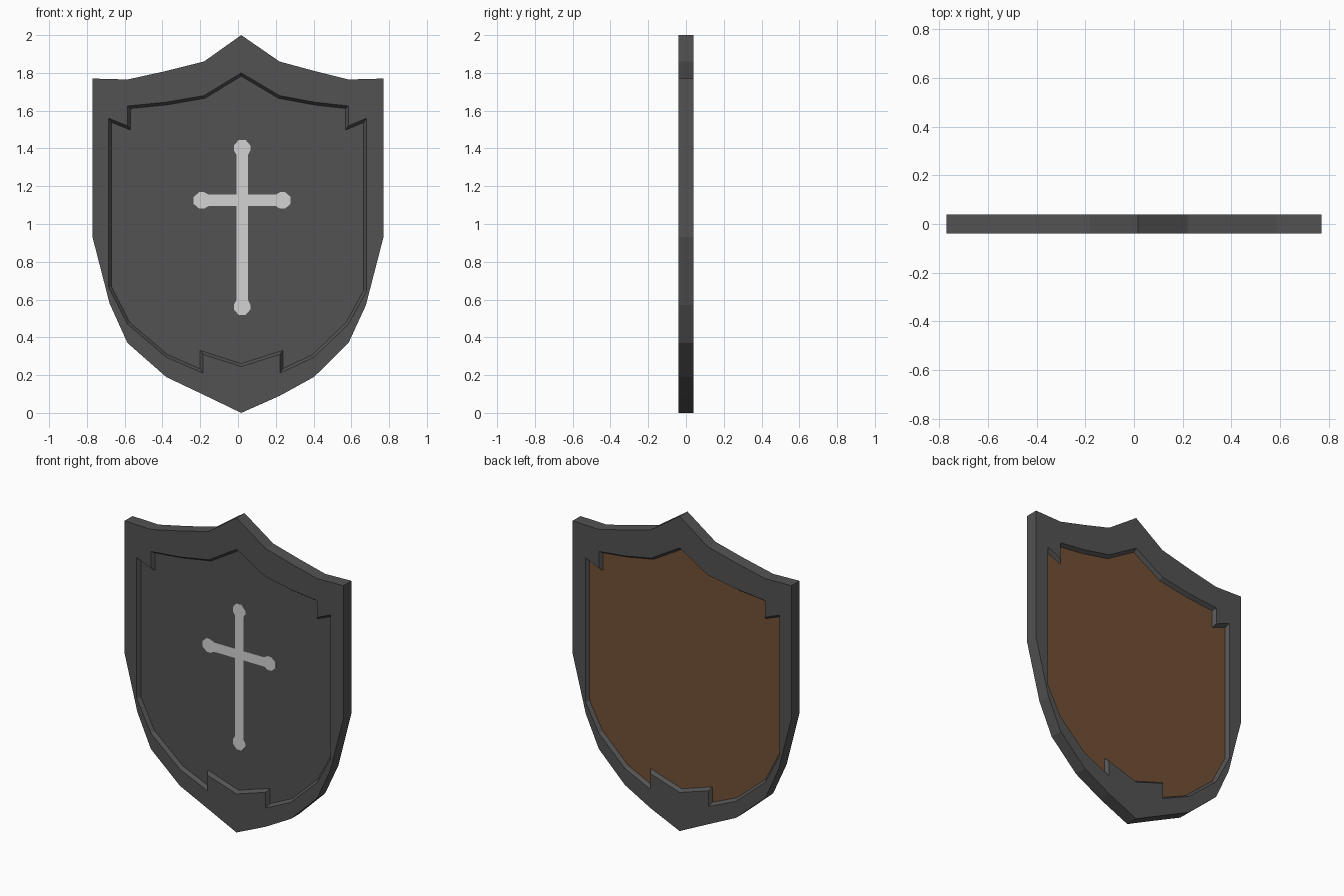
import bpy, bmesh
from mathutils import Vector

if "Cube" in bpy.data.objects:
    bpy.data.objects.remove(bpy.data.objects["Cube"])


def material(name, rgb):
    m = bpy.data.materials.new(name)
    m.diffuse_color = (*rgb, 1)
    m.use_nodes = True
    m.node_tree.nodes["Principled BSDF"].inputs["Base Color"].default_value = m.diffuse_color
    return m


GREY = material("dark grey metal", (0.085, 0.085, 0.085))
BROWN = material("brown leather", (0.17, 0.08, 0.037))
WHITE = material("pale grey paint", (0.65, 0.65, 0.65))

HALF = 0.04      # half thickness of the rim
FLOOR = 0.018    # half thickness of the recessed panel

# Outer silhouette (x, z), clockwise seen from the front
OUTER = [(-.77, 1.77), (-.585, 1.765), (-.38, 1.81), (-.18, 1.86), (.017, 2),
         (.22, 1.86), (.405, 1.81), (.585, 1.765), (.77, 1.77), (.77, .93),
         (.677, .57), (.585, .37), (.402, .19), (.22, .09), (.017, 0),
         (-.18, .095), (-.38, .19), (-.585, .37), (-.68, .58), (-.77, .93)]

# Inner edge of the rim, with its notches
INNER = [(-.685, 1.56), (-.585, 1.52), (-.585, 1.625), (-.38, 1.645),
         (-.18, 1.68), (.017, 1.8), (.22, 1.68), (.405, 1.645),
         (.585, 1.625), (.585, 1.52), (.68, 1.56), (.68, .645),
         (.585, .47), (.402, .295), (.222, .21), (.222, .31),
         (.017, .245), (-.185, .31), (-.185, .21), (-.38, .295),
         (-.585, .47), (-.685, .665)]


def inset(points, d):
    """Mitred inward offset of a clockwise outline."""
    pts = [Vector(p) for p in points]
    out = []
    for i, p in enumerate(pts):
        a = (p - pts[i - 1]).normalized()
        b = (pts[(i + 1) % len(pts)] - p).normalized()
        n1, n2 = Vector((a.y, -a.x)), Vector((b.y, -b.x))
        out.append(p + (n1 + n2) * d / (1 + n1.dot(n2)))
    return out


def ring(bm, points, y):
    return [bm.verts.new((p[0], y, p[1])) for p in points]


def bridge(bm, a, b):
    n = len(a)
    for i in range(n):
        j = (i + 1) % n
        bm.faces.new((a[i], a[j], b[j], b[i]))


def finish(bm, name, mats):
    bmesh.ops.recalc_face_normals(bm, faces=bm.faces[:])
    me = bpy.data.meshes.new(name)
    bm.to_mesh(me)
    bm.free()
    for m in mats:
        me.materials.append(m)
    ob = bpy.data.objects.new(name, me)
    bpy.context.collection.objects.link(ob)
    return ob


# Shield body: rim, sloped recess walls and panels on both sides
bm = bmesh.new()
sides = []
floor_outline = inset(INNER, 0.015)
for s in (-1, 1):
    outer = ring(bm, OUTER, s * HALF)
    inner = ring(bm, INNER, s * HALF)
    floor = ring(bm, floor_outline, s * FLOOR)
    edges = []
    for loop in (outer, inner):
        for i in range(len(loop)):
            edges.append(bm.edges.new((loop[i - 1], loop[i])))
    bmesh.ops.triangle_fill(bm, edges=edges, use_beauty=True,
                            normal=(0, s, 0))
    bridge(bm, inner, floor)
    panel = bm.faces.new(floor)
    panel.material_index = 1 if s > 0 else 0     # brown lining on the back
    sides.append(outer)
bridge(bm, sides[0], sides[1])
finish(bm, "shield", [GREY, BROWN])


# Painted cross: four arms with flared ends, as a thin plate
def cross_outline(cx, cz, w, k, lengths):
    dirs = [(0, 1), (1, 0), (0, -1), (-1, 0)]    # clockwise
    pts = []
    for (dx, dz), length in zip(dirs, lengths):
        half = [(length - .08, w), (length - .055, k),
                (length - .03, k), (length, .018)]
        arm = [(w, -w)] + [(t, -u) for t, u in half] + half[::-1]
        for t, u in arm:
            pts.append((cx + dx * t + dz * u, cz + dz * t - dx * u))
    return pts


bm = bmesh.new()
cross = cross_outline(.022, 1.125, .03, .044, (.32, .257, .607, .257))
front = ring(bm, cross, -FLOOR - .002)
back = ring(bm, cross, -FLOOR + .001)
bm.faces.new(front)
bm.faces.new(back[::-1])
bridge(bm, front, back)
finish(bm, "painted_cross", [WHITE])
